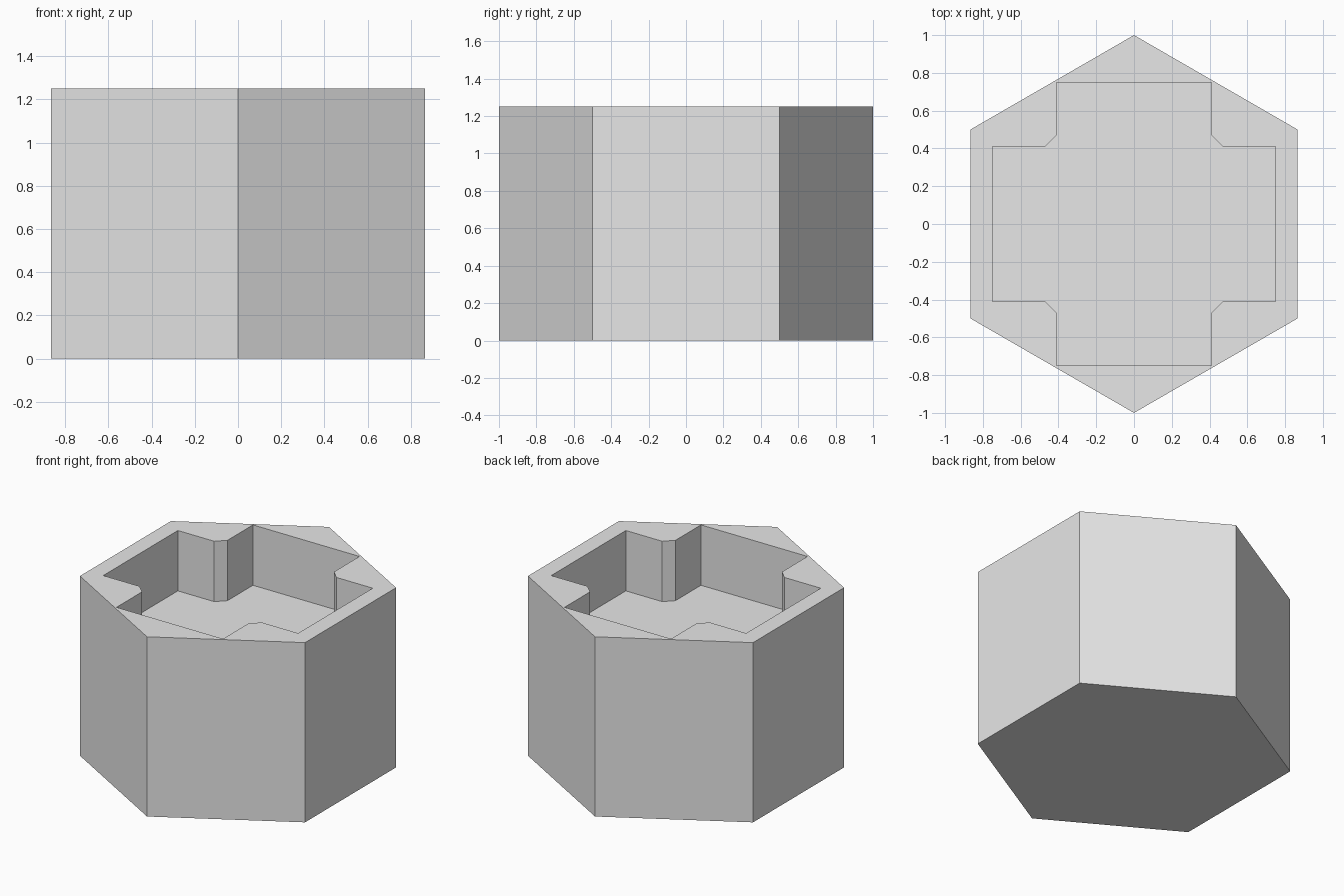
import bpy
import bmesh
import math

default = bpy.data.objects.get("Cube")
if default:
    bpy.data.objects.remove(default, do_unlink=True)

HEIGHT = 1.25
FLOOR = 0.83          # floor of the recess
REACH = 0.75          # half length of each cross arm
HALF = 0.41           # half width of each cross arm
CHAMFER = 0.06        # cut on the four inner corners

grey = bpy.data.materials.new("light_grey")
grey.use_nodes = True
colour = (0.8, 0.8, 0.8, 1.0)
grey.diffuse_color = colour
grey.node_tree.nodes["Principled BSDF"].inputs["Base Color"].default_value = colour


def prism(name, outline, bottom, top):
    """Extrude a flat outline from bottom to top as a closed solid."""
    bm = bmesh.new()
    face = bm.faces.new([bm.verts.new((x, y, bottom)) for x, y in outline])
    extruded = bmesh.ops.extrude_face_region(bm, geom=[face], use_keep_orig=True)
    verts = [v for v in extruded["geom"] if isinstance(v, bmesh.types.BMVert)]
    bmesh.ops.translate(bm, verts=verts, vec=(0, 0, top - bottom))
    bmesh.ops.recalc_face_normals(bm, faces=bm.faces)
    mesh = bpy.data.meshes.new(name)
    bm.to_mesh(mesh)
    bm.free()
    mesh.materials.append(grey)
    obj = bpy.data.objects.new(name, mesh)
    bpy.context.collection.objects.link(obj)
    return obj


# Hexagonal body with points to the front and back
hexagon = [(math.sin(i * math.pi / 3), math.cos(i * math.pi / 3)) for i in range(6)]
body = prism("hexagonal_body", hexagon, 0, HEIGHT)

# Cross-shaped recess: one arm outline turned four times
cross = []
arm = [(REACH, -HALF), (REACH, HALF), (HALF + CHAMFER, HALF), (HALF, HALF + CHAMFER)]
for turn in range(4):
    cross += arm
    arm = [(-y, x) for x, y in arm]
cutter = prism("recess_cutter", cross, FLOOR, HEIGHT + 0.2)
cutter.hide_render = True

# Cut the recess, then drop the cutter
cut = body.modifiers.new("recess", 'BOOLEAN')
cut.operation = 'DIFFERENCE'
cut.solver = 'EXACT'
cut.object = cutter
bpy.context.view_layer.objects.active = body
body.select_set(True)
bpy.ops.object.modifier_apply(modifier=cut.name)
bpy.data.objects.remove(cutter, do_unlink=True)
